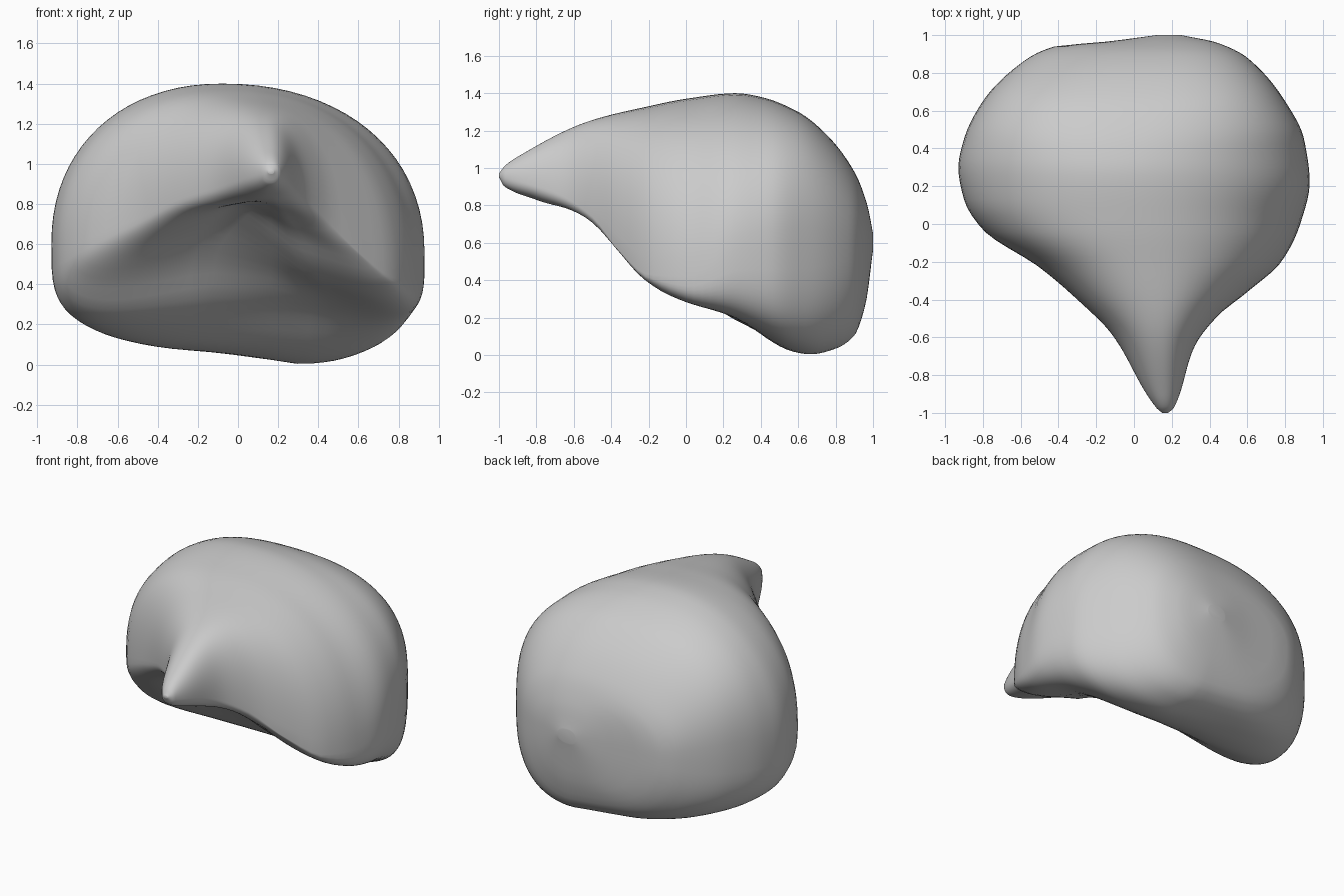
import bpy
import bmesh
import math

STATIONS = 72      # slices from the front tip to the back
SIDES = 80         # points around each slice

# Outline curves as (y, value) pairs
left_edge = [(-1, .15), (-.975, .12), (-.58, -.12), (-.4, -.3), (-.23, -.5), (-.03, -.8),
             (.13, -.9), (.3, -.93), (.45, -.9), (.65, -.8), (.85, -.6), (.94, -.42),
             (.965, -.15), (1, .12)]
right_edge = [(-1, .18), (-.975, .21), (-.65, .32), (-.49, .44), (-.36, .6), (-.2, .78),
              (0, .88), (.22, .93), (.45, .9), (.65, .8), (.88, .6), (.96, .44), (1, .25)]
top_edge = [(-1, .97), (-.97, 1.01), (-.9, 1.06), (-.52, 1.25), (-.2, 1.33), (0, 1.37),
            (.27, 1.4), (.4, 1.38), (.6, 1.3), (.75, 1.18), (.9, .98), (.97, .8), (1, .65)]
# Lowest height of the right rim and of the left lobe
right_base = [(-1, .95), (-.97, .9), (-.8, .83), (-.55, .72), (-.4, .59), (-.25, .41),
              (-.12, .3), (0, .24), (.2, .16), (.4, .08), (.55, .02), (.67, 0), (.8, .03),
              (.9, .1), (.96, .27), (1, .56)]
left_base = [(-1, .95), (-.97, .9), (-.8, .83), (-.55, .77), (-.4, .73), (-.2, .6),
             (0, .38), (.15, .19), (.3, .11), (.5, .07), (.7, .06), (.8, .07),
             (.9, .13), (.96, .28), (1, .56)]
# Height of the widest point on each side, and the line of the crown
left_waist = [(-1, .96), (-.55, .87), (-.4, .82), (-.2, .71), (0, .6), (.3, .6), (1, .6)]
right_waist = [(-1, .96), (-.7, .87), (-.5, .74), (-.36, .56), (-.2, .43), (0, .42),
               (.3, .57), (1, .6)]
crown = [(-1, .165), (-.5, .12), (0, -.05), (.3, -.08), (1, .18)]
# Depth of the hollow under the front, and squareness of the slices
hollow = [(-1, 0), (-.8, 0), (-.5, .06), (-.3, .12), (0, .17), (.2, .14), (.45, .02),
          (.6, 0), (1, 0)]
top_power = [(-1, 2.1), (-.1, 2.25), (.25, 2.15), (.7, 2.55), (1, 2.3)]
base_power = [(-1, 2.2), (-.5, 2.6), (0, 4), (.4, 3.6), (.8, 3), (1, 2.3)]
KEEL = .165


def smooth_curve(points):
    """Return a smooth function through the points without overshoot."""
    secants = [(b[1] - a[1]) / (b[0] - a[0]) for a, b in zip(points, points[1:])]
    slopes = [secants[0]]
    for a, b in zip(secants, secants[1:]):
        slopes.append(2 * a * b / (a + b) if a * b > 0 else 0)
    slopes.append(secants[-1])

    def evaluate(y):
        i = 0
        while i < len(secants) - 1 and y > points[i + 1][0]:
            i += 1
        (start, low), (end, high) = points[i], points[i + 1]
        step = end - start
        t = (y - start) / step
        ease = t * t * (3 - 2 * t)
        return (low + (high - low) * ease
                + step * slopes[i] * t * (1 - t) ** 2
                - step * slopes[i + 1] * t * t * (1 - t))
    return evaluate


left, right, top, base_l, base_r, waist_l, waist_r, ridge, recess, power_t, power_b = map(
    smooth_curve, (left_edge, right_edge, top_edge, left_base, right_base, left_waist,
                   right_waist, crown, hollow, top_power, base_power))


def slice_points(y):
    """One slice of four superellipse quarters, arched along its underside."""
    waist_mid = (waist_l(y) + waist_r(y)) / 2
    for k in range(SIDES):
        angle = math.tau * k / SIDES
        c, s = math.cos(angle), math.sin(angle)
        side, waist = (right(y), waist_r(y)) if c > 0 else (left(y), waist_l(y))
        if s > 0:
            across = abs(c) ** (2 / power_t(y))
            yield (ridge(y) + (side - ridge(y)) * across, y,
                   waist + (top(y) - waist) * s ** (2 / power_t(y)))
        else:
            # Blend from the left lobe to the right rim across the keel
            across = abs(c) ** (2 / power_b(y))
            t = min(1, max(0, (math.copysign(across, c) + .4) / .7))
            pole = base_l(y) + (base_r(y) - base_l(y)) * t * t * (3 - 2 * t)
            yield (KEEL + (side - KEEL) * across, y,
                   waist + (pole - waist) * abs(s) ** (2 / power_b(y))
                   + recess(y) * (1 - across ** 2) ** 2)


def make_material(name, color):
    material = bpy.data.materials.new(name)
    material.use_nodes = True
    material.diffuse_color = color
    material.node_tree.nodes["Principled BSDF"].inputs["Base Color"].default_value = color
    return material


cube = bpy.data.objects.get("Cube")
if cube:
    bpy.data.objects.remove(cube, do_unlink=True)

# Loft the slices into one closed, swept form
bm = bmesh.new()
rings = []
for i in range(STATIONS + 1):
    y = -math.cos(math.pi * i / STATIONS)
    rings.append([bm.verts.new(p) for p in slice_points(y)])
for a, b in zip(rings, rings[1:]):
    for k in range(SIDES):
        n = (k + 1) % SIDES
        bm.faces.new((a[k], a[n], b[n], b[k]))
bm.faces.new(rings[0])
bm.faces.new(rings[-1])
bmesh.ops.recalc_face_normals(bm, faces=bm.faces)

mesh = bpy.data.meshes.new("swept_hair")
bm.to_mesh(mesh)
bm.free()
hair = bpy.data.objects.new("swept_hair", mesh)
bpy.context.collection.objects.link(hair)
mesh.materials.append(make_material("light_grey", (.6, .6, .6, 1)))

# Soft shading over the whole form
bpy.ops.object.select_all(action='DESELECT')
hair.select_set(True)
bpy.context.view_layer.objects.active = hair
bpy.ops.object.shade_smooth_by_angle(angle=math.radians(60))
